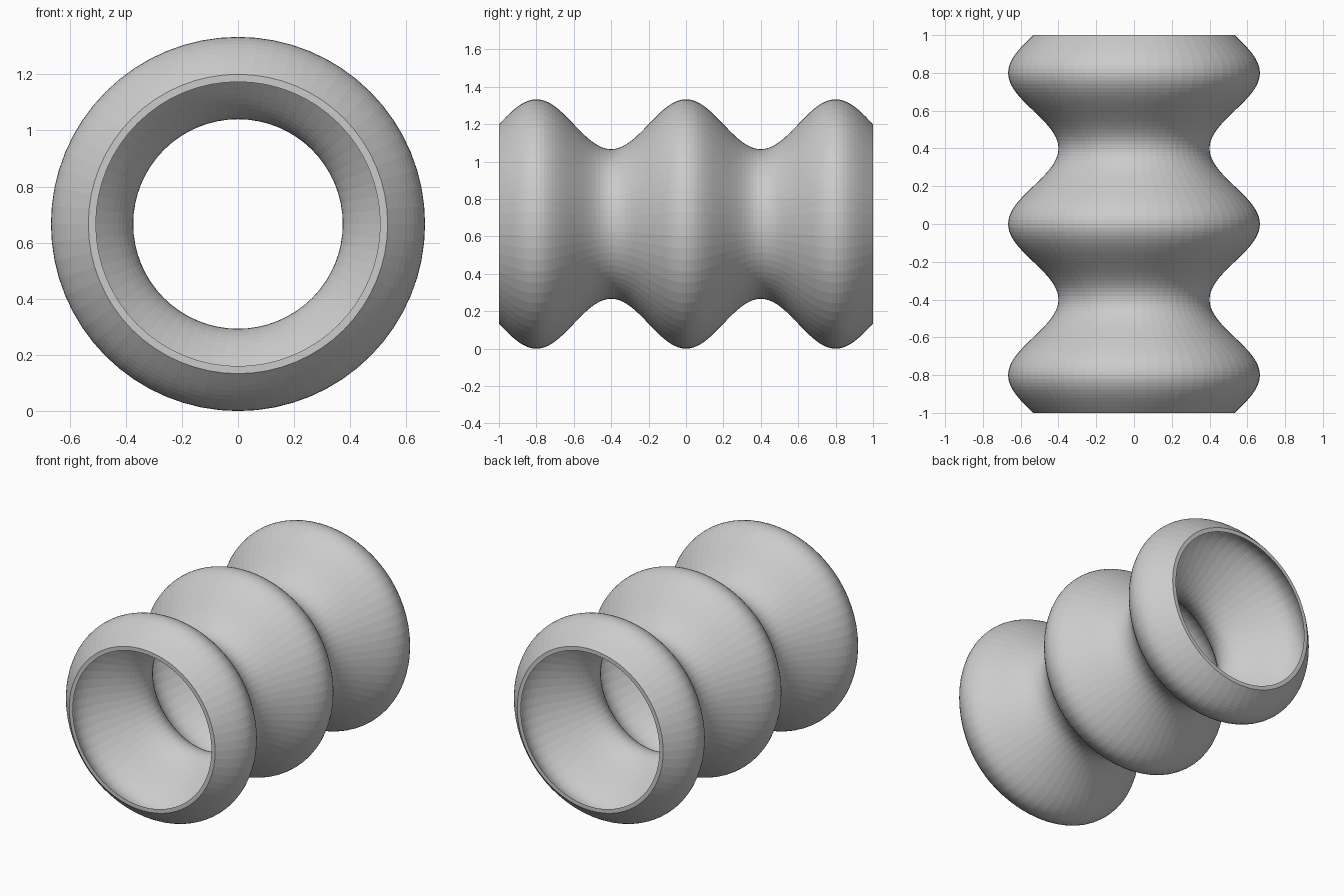
import bpy, bmesh, math

if "Cube" in bpy.data.objects:
    bpy.data.objects.remove(bpy.data.objects["Cube"])

SEGMENTS = 64      # facets around the tube
STEPS = 100        # rings along the tube
MEAN, WAVE, PITCH = 0.5333, 0.1333, 0.8
WALL = 0.0267
AXIS_Z = MEAN + WAVE


def radius(y):
    return MEAN + WAVE * math.cos(2 * math.pi * y / PITCH)


# Closed wall profile: outer wave front to back, inner wave back to front
ys = [-1 + 2 * i / STEPS for i in range(STEPS + 1)]
profile = [(radius(y), y) for y in ys]
profile += [(radius(y) - WALL, y) for y in reversed(ys)]

# Revolve the profile around the y axis
bm = bmesh.new()
rings = []
for r, y in profile:
    ring = []
    for s in range(SEGMENTS):
        a = 2 * math.pi * s / SEGMENTS
        ring.append(bm.verts.new((r * math.cos(a), y, AXIS_Z + r * math.sin(a))))
    rings.append(ring)

for i, ring in enumerate(rings):
    following = rings[(i + 1) % len(rings)]
    for s in range(SEGMENTS):
        t = (s + 1) % SEGMENTS
        bm.faces.new((ring[s], ring[t], following[t], following[s]))
bmesh.ops.recalc_face_normals(bm, faces=bm.faces)

# Bellows tube
mesh = bpy.data.meshes.new("bellows_tube")
bm.to_mesh(mesh)
bm.free()
tube = bpy.data.objects.new("bellows_tube", mesh)
bpy.context.collection.objects.link(tube)
